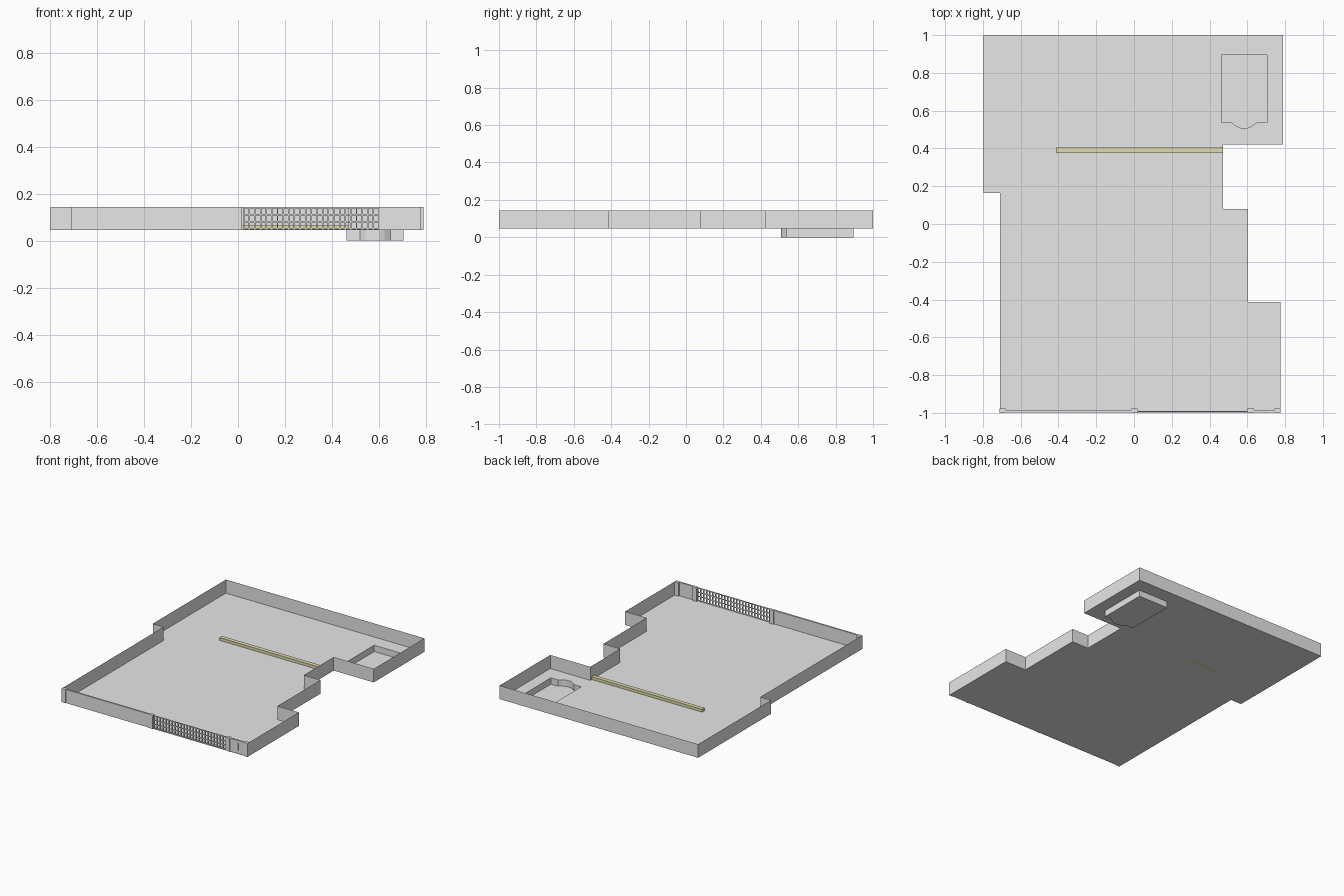
import bpy
import bmesh

cube = bpy.data.objects.get("Cube")
if cube:
    bpy.data.objects.remove(cube)

FLOOR, TOP = 0.046, 0.144


def material(name, color):
    m = bpy.data.materials.new(name)
    m.use_nodes = True
    m.diffuse_color = (*color, 1)
    m.node_tree.nodes["Principled BSDF"].inputs["Base Color"].default_value = (*color, 1)
    return m


grey = material("plain grey", (0.8, 0.8, 0.8))
yellow = material("pale yellow", (0.76, 0.72, 0.42))


def finish(name, bm, mat):
    mesh = bpy.data.meshes.new(name)
    bm.to_mesh(mesh)
    bm.free()
    mesh.materials.append(mat)
    obj = bpy.data.objects.new(name, mesh)
    bpy.context.collection.objects.link(obj)
    return obj


def loop(bm, points, z):
    verts = [bm.verts.new((x, y, z)) for x, y in points]
    edges = [bm.edges.new((v, verts[i - 1])) for i, v in enumerate(verts)]
    return verts, edges


def add_box(bm, x0, x1, y0, y1, z0, z1):
    verts = bmesh.ops.create_cube(bm, size=1)["verts"]
    for v in verts:
        v.co.x = x1 if v.co.x > 0 else x0
        v.co.y = y1 if v.co.y > 0 else y0
        v.co.z = z1 if v.co.z > 0 else z0


def box(name, mat, *bounds):
    bm = bmesh.new()
    add_box(bm, *bounds)
    return finish(name, bm, mat)


# Plot outline, counter-clockwise from the front left corner
plot = [(-0.71, -0.997), (0.775, -0.997), (0.775, -0.412), (0.604, -0.412),
        (0.604, 0.08), (0.47, 0.08), (0.47, 0.422), (0.79, 0.422),
        (0.79, 1), (-0.797, 1), (-0.797, 0.165), (-0.71, 0.165)]

# Pool outline with a rounded step bay at its front
pool = [(0.462, 0.537), (0.518, 0.537), (0.543, 0.518), (0.567, 0.508),
        (0.6, 0.508), (0.624, 0.518), (0.649, 0.537), (0.704, 0.537),
        (0.704, 0.896), (0.462, 0.896)]

# Ground with an opening for the pool
bm = bmesh.new()
edges = loop(bm, plot, FLOOR)[1] + loop(bm, pool, FLOOR)[1]
bmesh.ops.triangle_fill(bm, use_beauty=True, use_dissolve=False,
                        edges=edges, normal=(0, 0, 1))
finish("ground", bm, grey)

# Sheet walls around every side but the front
bm = bmesh.new()
low = [bm.verts.new((x, y, FLOOR)) for x, y in plot[1:] + plot[:1]]
high = [bm.verts.new((v.co.x, v.co.y, TOP)) for v in low]
for i in range(len(low) - 1):
    bm.faces.new((low[i], low[i + 1], high[i + 1], high[i]))
finish("boundary_walls", bm, grey)

# Sunken pool basin
bm = bmesh.new()
bottom = loop(bm, pool, 0)[0]
rim = loop(bm, pool, FLOOR)[0]
bm.faces.new(bottom)
for i in range(len(pool)):
    bm.faces.new((bottom[i - 1], bottom[i], rim[i], rim[i - 1]))
finish("pool_basin", bm, grey)

# Low divider across the plot
box("divider", yellow, -0.412, 0.47, 0.376, 0.406, FLOOR, FLOOR + 0.02)

# Front wall and its piers
box("front_wall", grey, -0.71, 0.015, -0.997, -0.985, FLOOR, TOP)
for i, x in enumerate((-0.695, 0.002, 0.618, 0.76)):
    box(f"front_pier_{i + 1}", grey, x - 0.016, x + 0.016, -1, -0.977, FLOOR, TOP)

# Door with lintel and handle
box("front_door", grey, 0.634, 0.745, -0.994, -0.986, FLOOR, TOP - 0.006)
box("door_lintel", grey, 0.634, 0.745, -0.998, -0.985, TOP - 0.006, TOP)
box("door_handle", grey, 0.695, 0.699, -1, -0.994, 0.07, 0.12)

# Railing of uprights and crossbars
bm = bmesh.new()
start, end, count = 0.024, 0.6, 25
for i in range(count):
    x = start + (end - start) * i / (count - 1)
    add_box(bm, x - 0.003, x + 0.003, -0.995, -0.989, FLOOR, TOP)
for i in range(4):
    z = FLOOR + 0.004 + i * (TOP - FLOOR - 0.008) / 3
    add_box(bm, start, end, -0.994, -0.99, z - 0.003, z + 0.003)
finish("front_railing", bm, grey)
